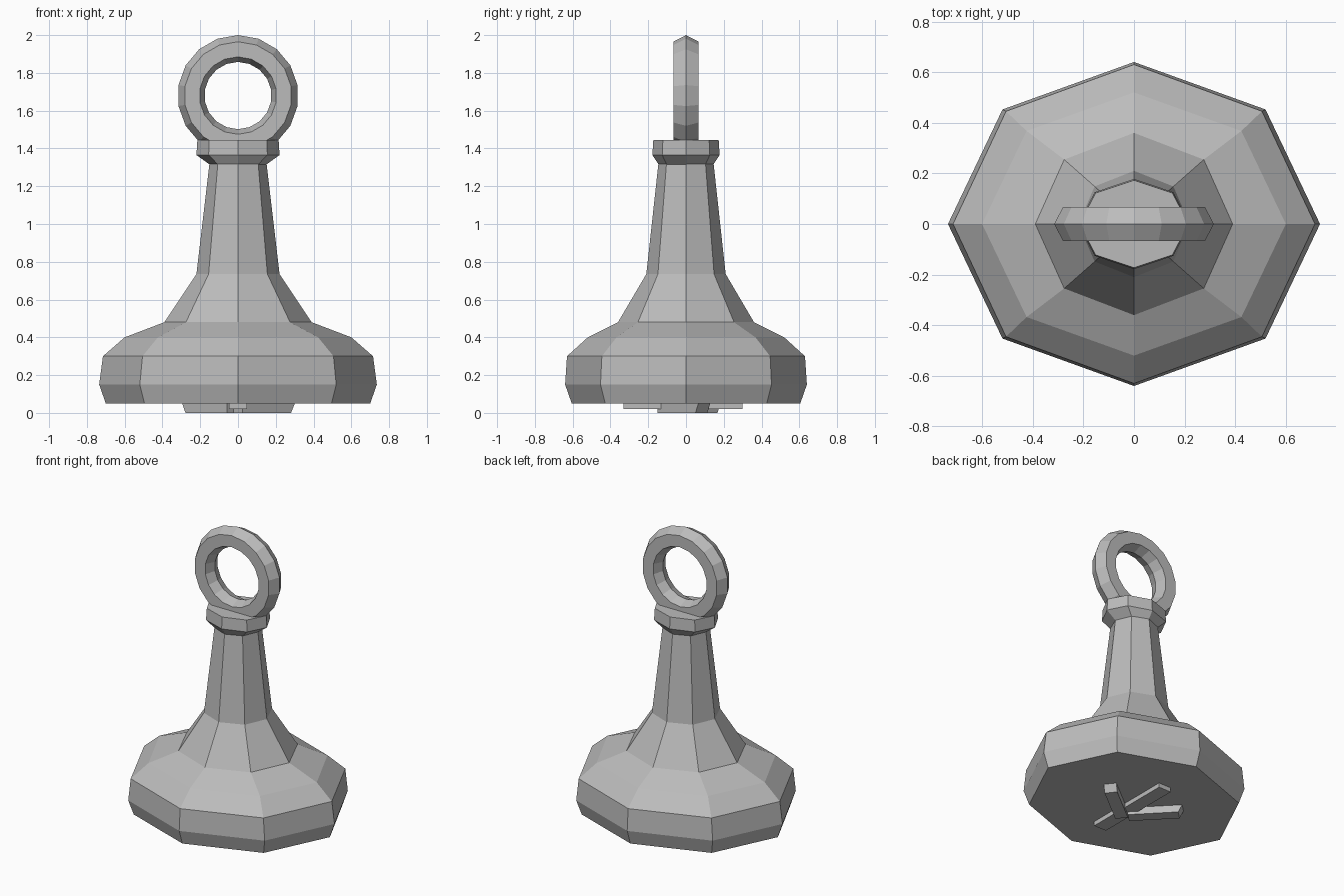
import bpy, bmesh, math
from mathutils import Vector

cube = bpy.data.objects.get("Cube")
if cube:
    bpy.data.objects.remove(cube)

metal = bpy.data.materials.new("grey_metal")
metal.use_nodes = True
GREY = (0.5, 0.5, 0.5, 1)
metal.diffuse_color = GREY
metal.node_tree.nodes["Principled BSDF"].inputs["Base Color"].default_value = GREY


def finish(name, bm):
    bmesh.ops.recalc_face_normals(bm, faces=bm.faces)
    mesh = bpy.data.meshes.new(name)
    bm.to_mesh(mesh)
    bm.free()
    mesh.materials.append(metal)
    obj = bpy.data.objects.new(name, mesh)
    bpy.context.collection.objects.link(obj)
    return obj


def bridge(bm, a, b):
    for i in range(len(a)):
        j = (i + 1) % len(a)
        bm.faces.new((a[i], a[j], b[j], b[i]))


def oval_stack(name, profile, sides=8):
    """Capped stack of elliptical rings given as (x radius, y radius, z)."""
    bm = bmesh.new()
    rings = []
    for rx, ry, z in profile:
        angles = [math.tau * i / sides for i in range(sides)]
        rings.append([bm.verts.new((rx * math.cos(a), ry * math.sin(a), z)) for a in angles])
    for a, b in zip(rings, rings[1:]):
        bridge(bm, a, b)
    bm.faces.new(rings[0])
    bm.faces.new(rings[-1])
    return finish(name, bm)


def bar(name, start, end, width, bottom, taper=0.0):
    """Raised bar under the base, its free end slanted by taper."""
    a, b = Vector(start), Vector(end)
    along = (b - a).normalized()
    side = Vector((-along.y, along.x)) * width / 2
    bm = bmesh.new()
    loops = []
    for z, cut in ((0.06, 0), (bottom, taper)):
        tip = b - along * cut
        corners = (a - side, a + side, tip + side, tip - side)
        loops.append([bm.verts.new((c.x, c.y, z)) for c in corners])
    bridge(bm, *loops)
    bm.faces.new(loops[0])
    bm.faces.new(loops[1])
    return finish(name, bm)


# Flared body with tapering stem
oval_stack("base_and_stem", [
    (0.70, 0.605, 0.05), (0.735, 0.64, 0.15), (0.715, 0.63, 0.30),
    (0.60, 0.52, 0.40), (0.39, 0.36, 0.48), (0.22, 0.21, 0.735),
    (0.15, 0.145, 1.33)])

# Collar under the ring
oval_stack("collar", [
    (0.15, 0.145, 1.315), (0.22, 0.178, 1.365), (0.215, 0.173, 1.445)])

# Hanging ring with a six-sided section
bm = bmesh.new()
section = [(0.32, 0), (0.285, 0.067), (0.205, 0.067),
           (0.178, 0), (0.205, -0.067), (0.285, -0.067)]
SEGMENTS = 18
loops = []
for i in range(SEGMENTS):
    a = math.tau * i / SEGMENTS
    loops.append([bm.verts.new((r * math.sin(a), y, 1.68 + r * math.cos(a)))
                  for r, y in section])
for i in range(SEGMENTS):
    bridge(bm, loops[i], loops[(i + 1) % SEGMENTS])
finish("hanging_ring", bm)

# Raised mark on the underside
bar("mark_spine", (0, -0.33), (0, 0.30), 0.095, 0.02)
bar("mark_branch_left", (0, -0.12), (0.28, 0.10), 0.08, 0.0, 0.03)
bar("mark_branch_right", (-0.03, -0.09), (-0.27, 0.16), 0.08, 0.0, 0.03)
